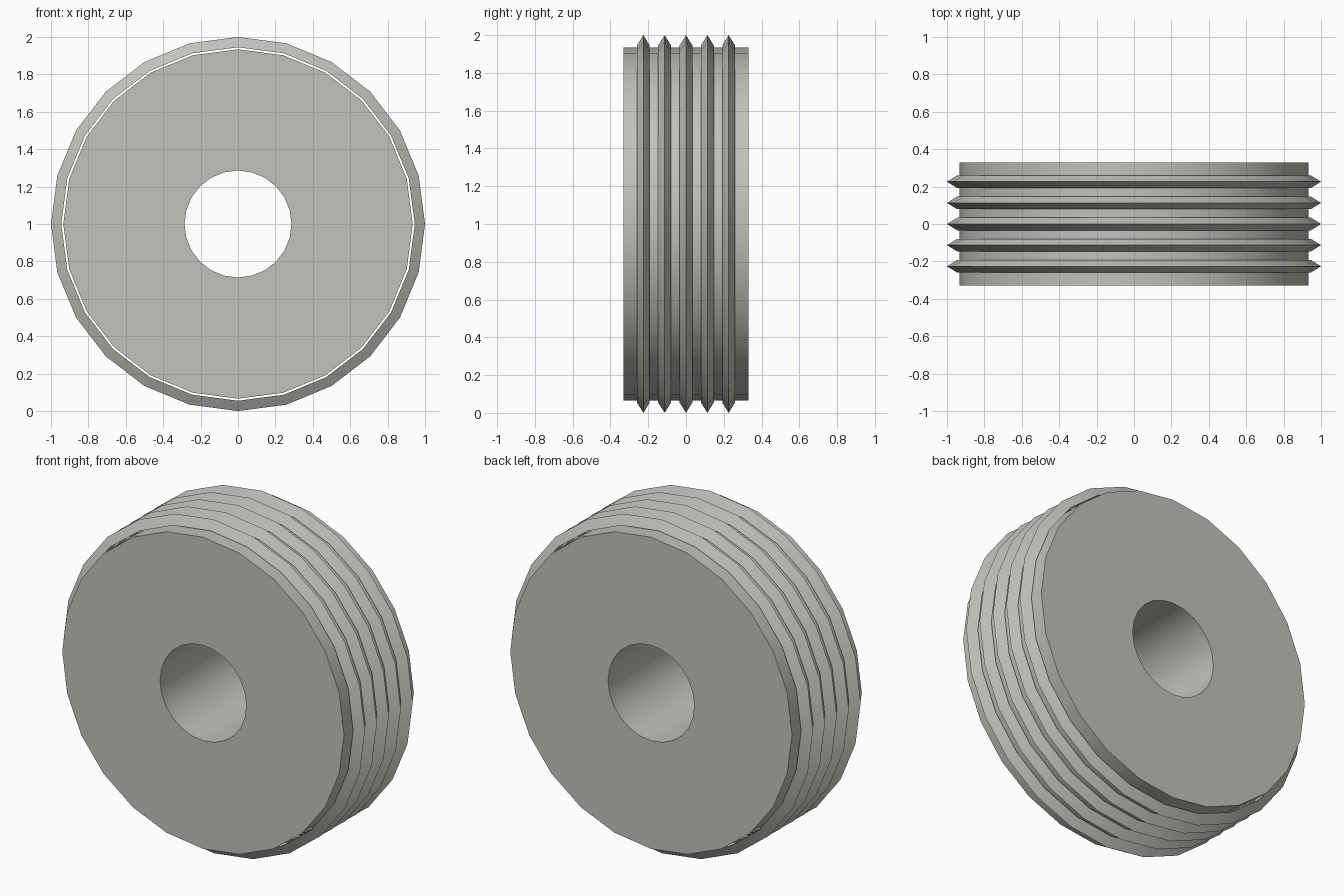
import bpy
import bmesh
from math import sin, cos, tau

SIDES = 24
CENTRE_Z = 1.0

cube = bpy.data.objects.get("Cube")
if cube:
    bpy.data.objects.remove(cube, do_unlink=True)

# Single warm grey material
grey = bpy.data.materials.new("warm grey")
grey.use_nodes = True
colour = (0.54, 0.54, 0.50, 1.0)
grey.diffuse_color = colour
grey.node_tree.nodes["Principled BSDF"].inputs["Base Color"].default_value = colour


def lathe(name, profile):
    """Turn a closed (radius, y) outline around the y axis."""
    bm = bmesh.new()
    loops = []
    for i in range(SIDES):
        a = tau * i / SIDES
        loops.append([bm.verts.new((r * cos(a), y, r * sin(a))) for r, y in profile])
    n = len(profile)
    for i in range(SIDES):
        here, following = loops[i], loops[(i + 1) % SIDES]
        for j in range(n):
            k = (j + 1) % n
            bm.faces.new((here[j], here[k], following[k], following[j]))
    bmesh.ops.recalc_face_normals(bm, faces=bm.faces)
    mesh = bpy.data.meshes.new(name)
    bm.to_mesh(mesh)
    bm.free()
    mesh.materials.append(grey)
    obj = bpy.data.objects.new(name, mesh)
    obj.location.z = CENTRE_Z
    bpy.context.collection.objects.link(obj)
    bpy.ops.object.select_all(action="DESELECT")
    obj.select_set(True)
    bpy.context.view_layer.objects.active = obj
    bpy.ops.object.shade_smooth_by_angle(angle=tau / 12)
    return obj


# Wheel body with a central bore
half = 0.33
bore, rim = 0.286, 0.934
lathe("wheel_body", [(bore, -half), (rim, -half), (rim, half), (bore, half)])

# Five separate sharp ridge rings around the body, leaving a hairline gap
inner, tip, half_width = 0.945, 1.0, 0.034
for i in range(5):
    y = (i - 2) * 0.113
    lathe(f"ridge_ring_{i + 1}",
          [(inner, y - half_width), (tip, y), (inner, y + half_width)])
